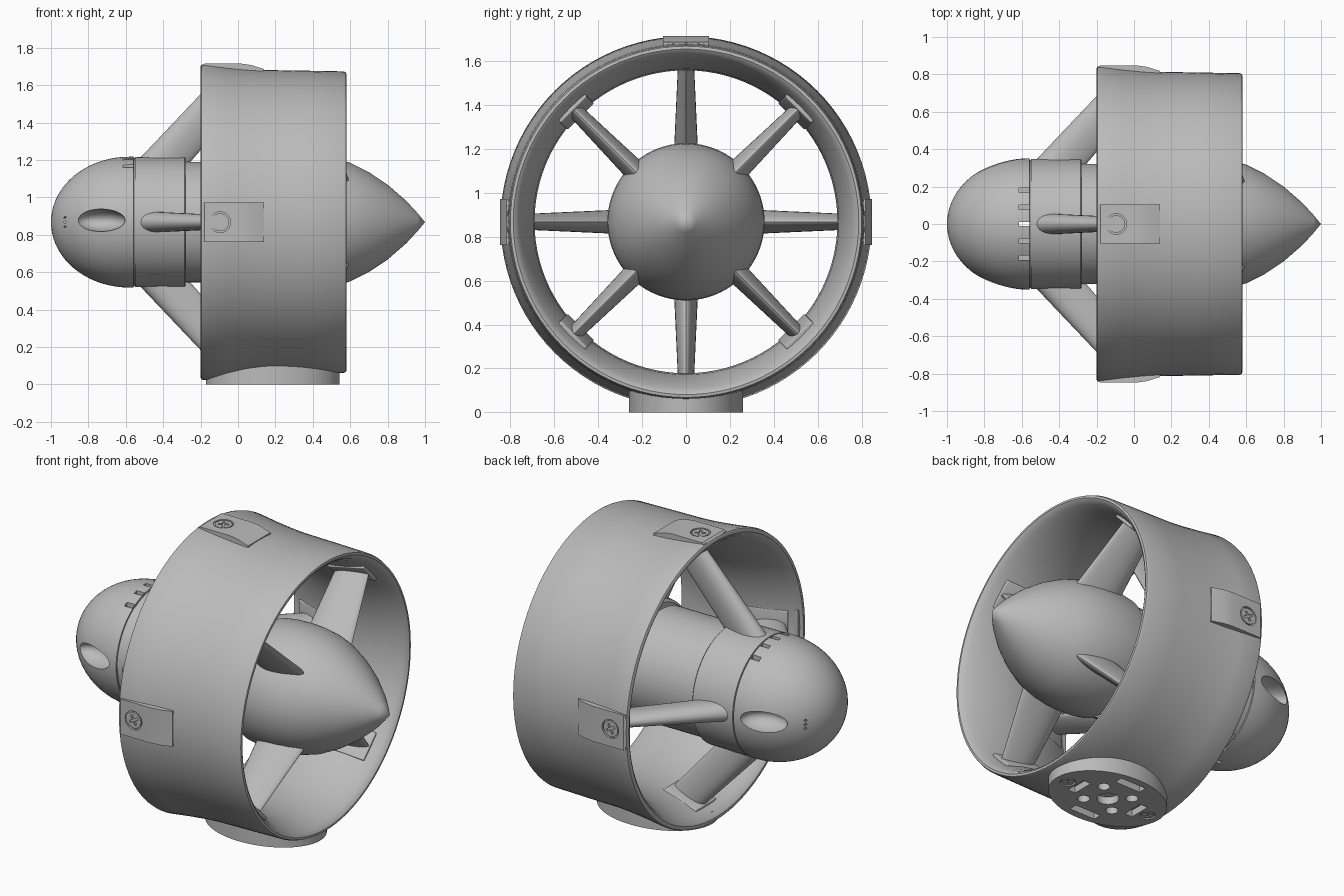
import bpy, bmesh, math
from mathutils import Matrix, Vector

cube = bpy.data.objects.get("Cube")
if cube:
    bpy.data.objects.remove(cube, do_unlink=True)

AXIS = 0.868  # height of the thruster axis
CENTRE = Vector((0, 0, AXIS))

grey = bpy.data.materials.new("machined grey")
grey.use_nodes = True
grey.diffuse_color = (0.5, 0.5, 0.5, 1)
grey.node_tree.nodes["Principled BSDF"].inputs["Base Color"].default_value = (0.5, 0.5, 0.5, 1)


def finish(name, bm, matrix=Matrix(), angle=35):
    """Turn a bmesh into a named, smooth shaded object."""
    bmesh.ops.recalc_face_normals(bm, faces=bm.faces)
    mesh = bpy.data.meshes.new(name)
    bm.transform(matrix)
    bm.to_mesh(mesh)
    bm.free()
    obj = bpy.data.objects.new(name, mesh)
    bpy.context.collection.objects.link(obj)
    mesh.materials.append(grey)
    smooth(obj, angle)
    return obj


def smooth(obj, angle=35):
    bpy.ops.object.select_all(action="DESELECT")
    obj.select_set(True)
    bpy.context.view_layer.objects.active = obj
    bpy.ops.object.shade_smooth_by_angle(angle=math.radians(angle))


def revolve(name, profile, closed=False, steps=96):
    """Spin (x, radius) points around the thruster axis."""
    bm = bmesh.new()
    verts = [bm.verts.new((x, 0, r)) for x, r in profile]
    edges = [bm.edges.new(pair) for pair in zip(verts, verts[1:])]
    if closed:
        edges.append(bm.edges.new((verts[-1], verts[0])))
    bmesh.ops.spin(bm, geom=verts + edges, axis=(1, 0, 0), cent=(0, 0, 0),
                   angle=math.tau, steps=steps, use_duplicate=False)
    bmesh.ops.remove_doubles(bm, verts=bm.verts, dist=1e-4)
    return finish(name, bm, Matrix.Translation(CENTRE))


def box(name, centre, size, matrix=Matrix(), bevel=0.0):
    bm = bmesh.new()
    bmesh.ops.create_cube(bm, size=1)
    bm.transform(Matrix.Translation(centre) @ Matrix.Diagonal((*size, 1)))
    if bevel:
        bmesh.ops.bevel(bm, geom=bm.edges[:], offset=bevel, segments=3, profile=0.5, affect="EDGES")
    return finish(name, bm, matrix)


def disc(name, centre, radius, depth, matrix=Matrix(), scale=(1, 1), sides=48):
    bm = bmesh.new()
    bmesh.ops.create_cone(bm, cap_ends=True, segments=sides, radius1=radius, radius2=radius, depth=depth)
    bm.transform(Matrix.Translation(centre) @ Matrix.Diagonal((*scale, 1, 1)))
    return finish(name, bm, matrix)


def ball(name, matrix):
    bm = bmesh.new()
    bmesh.ops.create_uvsphere(bm, u_segments=40, v_segments=20, radius=1)
    return finish(name, bm, matrix)


def cut(target, cutters):
    """Subtract each cutter and throw it away."""
    for cutter in cutters:
        mod = target.modifiers.new("cut", "BOOLEAN")
        mod.operation, mod.solver, mod.object = "DIFFERENCE", "EXACT", cutter
        bpy.context.view_layer.objects.active = target
        bpy.ops.object.modifier_apply(modifier=mod.name)
        bpy.data.objects.remove(cutter, do_unlink=True)
    smooth(target)


def radial(degrees):
    """Frame whose z points outward from the axis."""
    return Matrix.Translation(CENTRE) @ Matrix.Rotation(math.radians(degrees), 4, "X")


def strut(name, degrees, root, tip):
    """Loft an airfoil; each end is (centre x, radius, chord, thickness, tilt)."""
    bm = bmesh.new()
    loops, n = [], 28
    for k in range(5):
        cx, rad, chord, thick, tilt = (a + (b - a) * k / 4 for a, b in zip(root, tip))
        ring = []
        for i in range(n):
            a = math.tau * i / n
            u, v = math.cos(a), math.sin(a)
            ring.append(bm.verts.new((cx + u * chord / 2,
                                      thick / 2 * v * (1 - 0.35 * u), rad + tilt * u)))
        loops.append(ring)
    for low, high in zip(loops, loops[1:]):
        for i in range(n):
            j = (i + 1) % n
            bm.faces.new((low[i], low[j], high[j], high[i]))
    bm.faces.new(loops[0])
    bm.faces.new(loops[-1])
    return finish(name, bm, radial(degrees))


# Duct ring with a narrow throat
revolve("duct_ring", [
    (-0.2, 0.82), (-0.19, 0.806), (-0.15, 0.785), (-0.05, 0.742), (0.08, 0.705), (0.2, 0.69),
    (0.32, 0.696), (0.42, 0.713), (0.5, 0.738), (0.55, 0.76), (0.572, 0.775), (0.58, 0.787),
    (0.578, 0.8), (0.565, 0.806), (0.35, 0.81), (0.15, 0.813), (0.05, 0.819),
    (-0.06, 0.83), (-0.18, 0.845), (-0.195, 0.841), (-0.2, 0.833)], closed=True)

# Motor housing with rounded nose
nose = [(-0.58 - 0.42 * math.cos(a), 0.35 * math.sin(a))
        for a in (math.pi / 2 * i / 18 for i in range(19))]
motor = revolve("motor_housing", nose + [
    (-0.558, 0.35), (-0.557, 0.342), (-0.551, 0.342), (-0.55, 0.348), (-0.285, 0.346),
    (-0.28, 0.341), (-0.28, 0.322), (0.16, 0.322), (0.16, 0)])

# Nose intakes, vent slots, tiny ports
cutters = []
for side in (-1, 1):
    tilt = Matrix.Rotation(side * math.radians(18), 4, "Z")
    cutters.append(ball("intake_cutter", Matrix.Translation((-0.735, side * 0.325, AXIS + 0.01))
                        @ tilt @ Matrix.Diagonal((0.135, 0.1, 0.06, 1))))
    for i in (-1, 0, 1):
        cutters.append(disc("port_cutter", (-0.925, 0, 0.2), 0.006, 0.1,
                            radial(side * 90 + i * 7), sides=10))
for y in (-0.18, -0.09, 0.09, 0.18):
    cutters.append(box("vent_cutter", (-0.587, y, AXIS + 0.34), (0.055, 0.024, 0.14)))
cutters.append(box("through_vent_cutter", (-0.587, 0, AXIS), (0.055, 0.024, 1)))
cut(motor, cutters)
for side in (-1, 1):
    box("housing_key", (-0.485, 0, 0.343), (0.13, 0.05, 0.012), radial(side * 149))

# Tail cone and shaft
revolve("tail_cone", [
    (0.2, 0), (0.2, 0.33), (0.215, 0.345), (0.28, 0.355), (0.36, 0.358), (0.44, 0.354),
    (0.52, 0.341), (0.6, 0.317), (0.7, 0.267), (0.8, 0.2), (0.9, 0.113), (0.96, 0.048), (1.0, 0)])
revolve("drive_shaft", [(0.1, 0), (0.1, 0.1), (0.25, 0.1), (0.25, 0)], steps=32)

# Swept struts and their inner shoes at the motor end
for i in range(4):
    turn = i * 90
    strut("motor_strut", turn, (-0.41, 0.31, 0.29, 0.105, 0), (0.005, 0.765, 0.2, 0.065, -0.03))
    shoe = radial(turn) @ Matrix.Translation((-0.02, 0, 0.742)) @ Matrix.Rotation(math.radians(17), 4, "Y")
    box("motor_strut_shoe", (0, 0, 0), (0.23, 0.19, 0.03), shoe, 0.006)

# Guide vanes and shoes at the tail end
for i in range(4):
    turn = 45 + i * 90
    strut("tail_vane", turn, (0.45, 0.28, 0.3, 0.1, 0), (0.4, 0.74, 0.2, 0.065, 0))
    shoe = radial(turn) @ Matrix.Translation((0.4, 0, 0.712)) @ Matrix.Rotation(math.radians(-12), 4, "Y")
    box("tail_vane_shoe", (0, 0, 0), (0.22, 0.17, 0.026), shoe, 0.006)


def screw(name, frame, radius):
    """Recessed cross head; frame z points out of the surface."""
    head = disc(name, (0, 0, 0), radius, 0.02, frame, sides=32)
    cut(head, [box("slot_cutter", (0, 0, 0.01), size, frame @ Matrix.Rotation(0.5, 4, "Z"))
               for size in ((radius * 1.3, radius * 0.3, 0.016), (radius * 0.3, radius * 1.3, 0.016))])


# Outer mounting pads with screws
for turn in (-90, 0, 90):
    bm = bmesh.new()
    side = [bm.verts.new((x, -0.105, z)) for x, z in
            ((-0.185, 0.79), (-0.19, 0.84), (-0.18, 0.847), (0.02, 0.847),
             (0.07, 0.84), (0.14, 0.818), (0.14, 0.79))]
    face = bm.faces.new(side)
    wall = bmesh.ops.extrude_face_region(bm, geom=[face])["geom"]
    bmesh.ops.translate(bm, verts=[v for v in wall if isinstance(v, bmesh.types.BMVert)], vec=(0, 0.21, 0))
    pad = finish("mount_pad", bm, radial(turn), 20)
    seat = Matrix.Translation((-0.095, 0, 0.847))
    cut(pad, [disc("screw_seat_cutter", (0, 0, 0), 0.055, 0.024, radial(turn) @ seat)])
    screw("pad_screw", radial(turn) @ Matrix.Translation((-0.095, 0, 0.835)), 0.047)

# Base plate, hollowed to the duct and pierced from below
MID = 0.185
base = disc("base_plate", (MID, 0, 0.11), 1, 0.22, scale=(0.357, 0.26), sides=72)
spin_x = Matrix.Translation(CENTRE) @ Matrix.Rotation(math.pi / 2, 4, "Y")
cutters = [disc("duct_cutter", (0, 0, 0), 0.795, 3, spin_x, sides=96),
           disc("centre_bore_cutter", (MID, 0, 0), 0.06, 0.09)]
for i in range(4):
    a = math.radians(45 + 90 * i)
    spot = (MID + 0.14 * math.cos(a), 0.12 * math.sin(a), 0)
    cutters.append(disc("bolt_hole_cutter", spot, 0.034, 0.08, sides=24))
for side in (-1, 1):
    cutters.append(box("slot_cutter", (MID, side * 0.19, 0), (0.17, 0.05, 0.08)))
    cutters.append(box("slot_cutter", (MID + side * 0.2, 0, 0), (0.05, 0.13, 0.08)))
    cutters.append(disc("screw_seat_cutter", (MID + side * 0.28, 0, 0), 0.042, 0.024, sides=32))
cut(base, cutters)
for side in (-1, 1):
    screw("base_screw", Matrix.Translation((MID + side * 0.28, 0, 0.013))
          @ Matrix.Rotation(math.pi, 4, "X"), 0.036)
